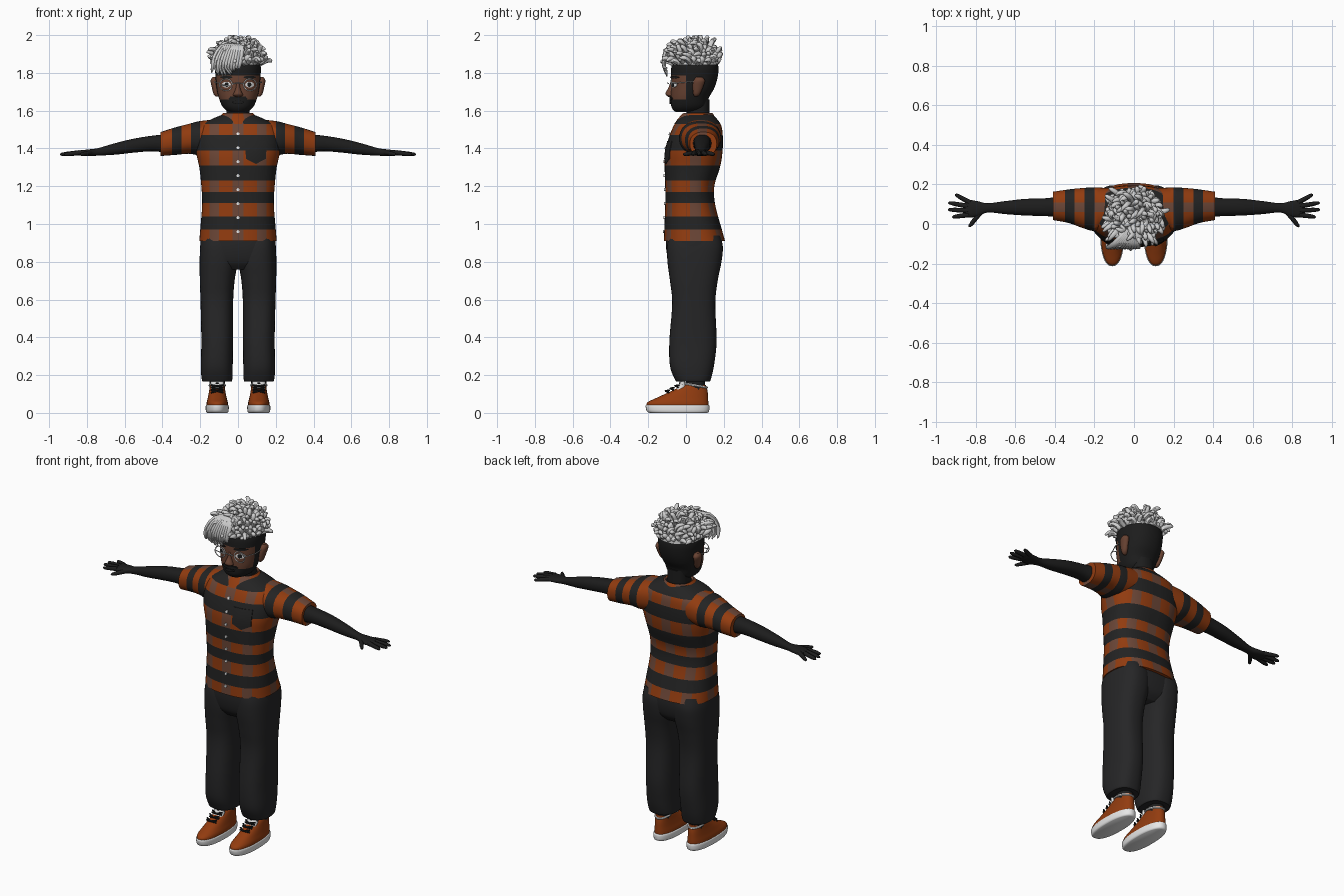
import bpy, bmesh, math, random
from mathutils import Vector
from mathutils.bvhtree import BVHTree

if "Cube" in bpy.data.objects:
    bpy.data.objects.remove(bpy.data.objects["Cube"])
random.seed(4)


def material(name, r, g, b):
    m = bpy.data.materials.new(name)
    m.use_nodes = True
    m.diffuse_color = (r, g, b, 1)
    bsdf = m.node_tree.nodes["Principled BSDF"]
    bsdf.inputs["Base Color"].default_value = (r, g, b, 1)
    bsdf.inputs["Roughness"].default_value = 0.8
    return m


ORANGE = material("rust orange", .29, .045, .005)
BROWN = material("plaid brown", .15, .062, .038)
CLOTH = material("charcoal cloth", .017, .017, .017)
TROUSER = material("black trouser", .019, .019, .02)
DARK = material("dark skin", .012, .012, .012)
FACE = material("face brown", .14, .055, .032)
HAIR = material("silver hair", .62, .62, .62)
WHITE = material("white", .82, .82, .82)


def spline(keys, m):
    """Smooth interpolation through equal-length tuples."""
    out = []
    for i in range(len(keys) - 1):
        quad = (keys[max(i - 1, 0)], keys[i], keys[i + 1], keys[min(i + 2, len(keys) - 1)])
        for j in range(m):
            t = j / m
            out.append(tuple(b + .5 * t * (c - a + t * (2*a - 5*b + 4*c - d + t * (3*(b - c) + d - a)))
                             for a, b, c, d in zip(*quad)))
    return out + [tuple(keys[-1])]


def skin(bm, rings, caps=True):
    rows = [[bm.verts.new(p) for p in r] for r in rings]
    n = len(rows[0])
    for lo, hi in zip(rows, rows[1:]):
        for i in range(n):
            bm.faces.new((lo[i], lo[(i + 1) % n], hi[(i + 1) % n], hi[i]))
    if caps:
        bm.faces.new(rows[0][::-1])
        bm.faces.new(rows[-1])


def loft(bm, axis, keys, m=5, n=40, p=2.3, side=1, caps=True):
    """Rounded sections (position, a0, a1, b0, b1) stacked along z or x."""
    rings = []
    for pos, a0, a1, b0, b1 in spline(keys, m):
        ring = []
        for i in range(n):
            c, s = math.cos(math.tau * i / n), math.sin(math.tau * i / n)
            a = (a0 + a1) / 2 + (a1 - a0) / 2 * math.copysign(abs(c) ** (2 / p), c)
            b = (b0 + b1) / 2 + (b1 - b0) / 2 * math.copysign(abs(s) ** (2 / p), s)
            x, y, z = (a, b, pos) if axis == "z" else (pos, a, b)
            ring.append((x * side, y, z))
        rings.append(ring)
    skin(bm, rings, caps)


def tube(bm, pts, radii, n=6):
    pts = [Vector(p) for p in pts]
    u, rings = None, []
    for i, p in enumerate(pts):
        d = (pts[min(i + 1, len(pts) - 1)] - pts[max(i - 1, 0)]).normalized()
        u = d.orthogonal() if u is None else u - d * u.dot(d)
        u.normalize()
        v = d.cross(u)
        r = radii[min(i, len(radii) - 1)]
        rings.append([p + r * (u * math.cos(math.tau * k / n) + v * math.sin(math.tau * k / n))
                      for k in range(n)])
    skin(bm, rings)


def finish(name, bm, mats, rule=None, angle=45):
    bmesh.ops.recalc_face_normals(bm, faces=bm.faces)
    for f in bm.faces:
        f.smooth = True
        if rule:
            f.material_index = rule(f.calc_center_median(), f.normal)
    me = bpy.data.meshes.new(name)
    bm.to_mesh(me)
    tree = BVHTree.FromBMesh(bm)
    bm.free()
    for m in mats:
        me.materials.append(m)
    me.set_sharp_from_angle(angle=math.radians(angle))
    bpy.context.collection.objects.link(bpy.data.objects.new(name, me))
    return tree


def cut(bm, axis, values):
    for v in values:
        no = Vector([float(i == axis) for i in range(3)])
        bmesh.ops.bisect_plane(bm, geom=bm.verts[:] + bm.edges[:] + bm.faces[:],
                               plane_co=no * v, plane_no=no)


def front(tree, x, z):
    hit = tree.ray_cast(Vector((x, -1, z)), Vector((0, 1, 0)))[0]
    return hit.y if hit else -.07


def plate(name, outline, tree, mat, off=.004):
    """Thin patch that follows the front of a surface."""
    bm = bmesh.new()
    cx = sum(p[0] for p in outline) / len(outline)
    cz = sum(p[1] for p in outline) / len(outline)
    rings = []
    for k, o in ((.05, off), (.4, off), (.75, off), (1, off), (1, -.003)):
        flat = [(cx + (x - cx) * k, cz + (z - cz) * k) for x, z in outline]
        rings.append([(x, front(tree, x, z) - o, z) for x, z in flat])
    skin(bm, rings)
    finish(name, bm, [mat])


def oval(cx, cz, rx, rz, n=20):
    return [(cx + rx * math.cos(math.tau * i / n), cz + rz * math.sin(math.tau * i / n)) for i in range(n)]


# Trousers: hips and two legs
bm = bmesh.new()
loft(bm, "z", [(.76, -.12, .12, -.06, .14), (.8, -.19, .19, -.09, .175), (.87, -.2, .2, -.105, .19),
               (.95, -.195, .195, -.105, .185)], p=2.6)
for s in (1, -1):
    loft(bm, "z", [(.165, .035, .185, -.05, .125), (.18, .03, .192, -.06, .132), (.25, .028, .197, -.085, .148),
                   (.38, .026, .194, -.088, .162), (.58, .026, .198, -.073, .155), (.7, .018, .202, -.085, .168),
                   (.8, .002, .203, -.098, .188), (.88, .004, .2, -.1, .195), (.94, .01, .19, -.09, .18)],
         side=s, p=2.5)
finish("trousers", bm, [TROUSER])

# Plaid shirt body
EDGES = (.97, 1.04, 1.11, 1.17, 1.23, 1.31, 1.39, 1.47, 1.53)
bm = bmesh.new()
loft(bm, "z", [(.91, -.205, .205, -.117, .207), (.97, -.2, .2, -.115, .19), (1.1, -.19, .19, -.11, .155),
               (1.2, -.194, .194, -.11, .15), (1.3, -.205, .205, -.113, .18), (1.38, -.222, .222, -.11, .193),
               (1.46, -.225, .225, -.09, .195), (1.52, -.2, .2, -.065, .187), (1.555, -.14, .14, -.04, .165),
               (1.58, -.08, .08, -.005, .14)], n=64, p=2.5)
cut(bm, 2, EDGES)
cut(bm, 0, (-.15, -.1, -.03, .03, .1, .15))
cut(bm, 1, (.02, .08))


def plaid(c, n):
    if sum(c.z > e for e in EDGES) % 2:
        return 2
    if abs(n.x) > abs(n.y):
        return int(.02 < c.y < .08)
    return int(abs(c.x) < .03 or .1 < abs(c.x) < .15)


shirt = finish("shirt_body", bm, [ORANGE, BROWN, CLOTH], plaid)

# Sleeves with stripes running round the arm
bm = bmesh.new()
for s in (1, -1):
    loft(bm, "x", [(.1, -.02, .18, 1.38, 1.555), (.2, -.035, .185, 1.365, 1.545), (.26, -.02, .182, 1.372, 1.53),
                   (.33, .005, .175, 1.366, 1.512), (.41, .02, .163, 1.36, 1.487)], side=s)
cut(bm, 0, [s * v for s in (1, -1) for v in (.2, .25, .3, .35)])
cut(bm, 1, (.06, .11))
finish("sleeves", bm, [ORANGE, BROWN, CLOTH],
       lambda c, n: 2 if .3 < abs(c.x) < .35 or .2 < abs(c.x) < .25 else int(.06 < c.y < .11))

# Collar, pocket and buttons
bm = bmesh.new()
loft(bm, "z", [(1.53, -.125, .125, -.062, .165), (1.56, -.1, .1, -.04, .155), (1.588, -.078, .078, -.012, .14),
               (1.575, -.066, .066, 0, .13)], m=3, p=2.1, caps=False)
finish("collar", bm, [ORANGE, BROWN], lambda c, n: int(.03 < abs(c.x) < .07))
plate("chest_pocket", [(.04, 1.44), (.095, 1.44), (.15, 1.44), (.15, 1.39), (.148, 1.345), (.095, 1.318),
                       (.042, 1.345), (.04, 1.39)], shirt, CLOTH)
for i in range(8):
    z = .96 + i * .074
    plate("button", oval(0, z, .008, .008, 10), shirt, WHITE, .007)

# Arms, palms and fingers
bm = bmesh.new()
for s in (1, -1):
    loft(bm, "x", [(.37, .035, .14, 1.375, 1.475), (.45, .04, .13, 1.385, 1.468), (.55, .043, .127, 1.378, 1.452),
                   (.65, .05, .116, 1.367, 1.428), (.74, .058, .105, 1.362, 1.402), (.79, .038, .115, 1.36, 1.395),
                   (.835, .034, .122, 1.362, 1.39), (.855, .045, .115, 1.367, 1.386)], n=24, side=s)
    for base, tip in (((.83, .108), (.905, .15)), ((.84, .09), (.94, .108)), ((.84, .068), (.942, .073)),
                      ((.835, .047), (.92, .035)), ((.78, .055), (.835, -.015))):
        a, b = Vector((base[0] * s, base[1], 1.378)), Vector((tip[0] * s, tip[1], 1.368))
        tube(bm, [a.lerp(b, t) for t in (0, .35, .7, .93, 1)], (.013, .012, .011, .008, .003), 8)
finish("arms_and_hands", bm, [DARK])

# Neck and head, with a bare face area above the beard
bm = bmesh.new()
loft(bm, "z", [(1.52, -.06, .06, .005, .125), (1.66, -.062, .062, .0, .125)], m=3)
loft(bm, "z", [(1.592, -.035, .035, -.05, .05), (1.6, -.06, .06, -.065, .085), (1.625, -.084, .084, -.078, .11),
               (1.67, -.102, .102, -.08, .122), (1.72, -.113, .113, -.08, .15), (1.78, -.119, .119, -.08, .168),
               (1.84, -.119, .119, -.075, .17), (1.89, -.09, .09, -.045, .145), (1.915, -.03, .03, .02, .08)],
     m=9, n=96, p=2.2)
cut(bm, 2, (1.658, 1.675, 1.785))
cut(bm, 1, (0,))


def bare_face(c, n):
    low = 1.675 if abs(c.x) < .045 else 1.658
    return int(c.y < 0 and low < c.z < 1.785)


head = finish("head", bm, [DARK, FACE], bare_face)

# Nose and ears
bm = bmesh.new()
loft(bm, "z", [(1.672, -.01, .01, -.092, -.06), (1.682, -.026, .026, -.105, -.06), (1.694, -.022, .022, -.108, -.06),
               (1.72, -.012, .012, -.094, -.06), (1.75, -.009, .009, -.083, -.06)], n=16, p=2)
for s in (1, -1):
    loft(bm, "z", [(1.675, .1, .118, .045, .06), (1.69, .1, .13, .038, .075), (1.73, .105, .14, .035, .092),
                   (1.76, .105, .145, .04, .1), (1.778, .11, .135, .055, .085)], n=16, p=2, side=s)
finish("nose_and_ears", bm, [FACE])

# Eyes, brows and mouth
for s in (1, -1):
    plate("eye_white", oval(s * .062, 1.738, .024, .015), head, WHITE, .003)
    plate("iris", oval(s * .06, 1.738, .011, .012), head, DARK, .005)
    plate("eyebrow", oval(s * .062, 1.777, .034, .007), head, DARK, .006)
plate("moustache", oval(0, 1.664, .05, .01), head, DARK, .007)
plate("lips", oval(0, 1.645, .03, .009), head, DARK, .008)

# Round spectacles
bm = bmesh.new()
for s in (1, -1):
    tube(bm, [(x, front(head, s * .064, 1.737) - .014, z) for x, z in oval(s * .064, 1.737, .034, .031, 24) + [(s * .098, 1.737)]],
         [.0028])
    tube(bm, [(s * .098, -.07, 1.745), (s * .125, -.01, 1.75), (s * .125, .06, 1.755)], [.0025])
tube(bm, [(-.03, -.092, 1.743), (0, -.098, 1.747), (.03, -.092, 1.743)], [.0028])
finish("spectacles", bm, [WHITE])

# Hair: cap plus many tapered twists
bm = bmesh.new()
loft(bm, "z", [(1.845, -.122, .122, -.079, .173), (1.88, -.112, .112, -.07, .165), (1.915, -.08, .08, -.035, .13),
               (1.93, -.03, .03, .01, .07)], p=2.1)
COUNT = 170
for i in range(COUNT):
    el, az = math.acos(1 - .97 * (i + .5) / COUNT), i * 2.39996
    n = Vector((math.sin(el) * math.cos(az), math.sin(el) * math.sin(az), math.cos(el)))
    root = Vector((.003 + n.x * .115, .042 + n.y * .112, 1.842 + n.z * .085))
    grow = Vector((n.x * .5, n.y * .5, .35 + .65 * n.z)) * random.uniform(.05, .08)
    flow = Vector((random.uniform(-.8, .5), random.uniform(-.9, .4), random.uniform(-.4, .1))) * .06
    path = []
    for t in (0, .3, .6, .85, 1):
        p = root + grow * math.sin(1.9 * t) + flow * t * t
        p.z = min(p.z, 1.988)
        path.append(tuple(p))
    tube(bm, spline(path, 2), (.012, .014, .0145, .014, .013, .012, .01, .007, .003))
for i in range(11):
    x = -.125 + i * .014
    drop = 1.775 + .006 * abs(i - 3) + random.uniform(0, .02)
    path = [(x * .5 + .03, -.03, 1.945), (x * .8 + .01, -.09, 1.935), (x, -.115, 1.88),
            (x - .01, -.115, 1.83), (x + random.uniform(-.02, .02), -.1, drop)]
    tube(bm, spline(path, 2), (.012, .014, .0145, .014, .013, .012, .01, .007, .003))
finish("hair", bm, [HAIR], angle=60)

# Shoes, soles, ankles, tongues and laces
for s in (1, -1):
    bm = bmesh.new()
    loft(bm, "z", [(.03, .053, .167, -.207, .118), (.055, .054, .166, -.205, .118), (.08, .06, .16, -.155, .117),
                   (.11, .066, .154, -.09, .115), (.135, .07, .15, -.04, .11), (.148, .074, .146, -.015, .105)], side=s)
    finish("shoe_upper", bm, [ORANGE])
    bm = bmesh.new()
    loft(bm, "z", [(0, .056, .164, -.19, .112), (.008, .05, .17, -.207, .122), (.036, .049, .171, -.214, .124),
                   (.042, .053, .167, -.21, .12)], m=3, side=s)
    finish("shoe_sole", bm, [WHITE])
    bm = bmesh.new()
    loft(bm, "z", [(.1, .07, .15, .0, .1), (.22, .07, .15, .0, .1)], m=2, n=20, side=s)
    for i in range(4):
        y, z = -.1 + i * .025, .108 + i * .0135
        for d in (1, -1):
            tube(bm, [(s * .11 - .032 * d, y + .008, z), (s * .11, y - .008, z + .008),
                      (s * .11 + .032 * d, y + .012, z + .012)], [.005])
    finish("ankle_and_laces", bm, [DARK])
    bm = bmesh.new()
    loft(bm, "z", [(.12, .078, .142, -.06, .0), (.15, .076, .144, -.035, .0), (.182, .074, .146, -.035, -.012)],
         n=20, side=s)
    rim = [(s * .11 + .04 * math.cos(a), .045 + .066 * math.sin(a), .146 - .012 * math.sin(a))
           for a in (math.tau * i / 24 for i in range(25))]
    tube(bm, rim, [.006])
    finish("shoe_tongue_and_rim", bm, [WHITE])
